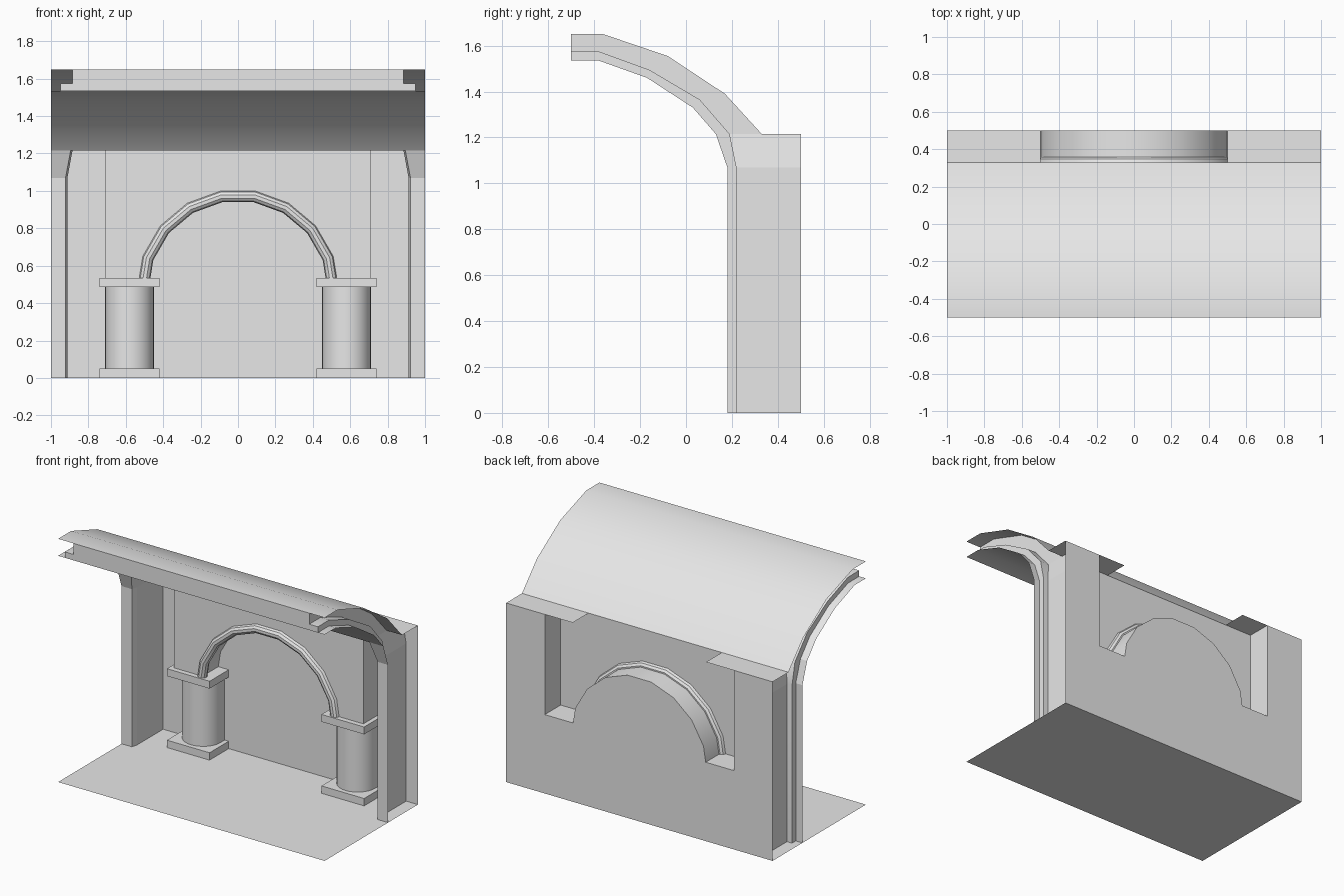
import bpy, bmesh
from math import sin, cos, pi, radians

cube = bpy.data.objects.get("Cube")
if cube:
    bpy.data.objects.remove(cube, do_unlink=True)

grey = bpy.data.materials.new("plaster_grey")
grey.use_nodes = True
grey.diffuse_color = (0.8, 0.8, 0.8, 1)
grey.node_tree.nodes["Principled BSDF"].inputs["Base Color"].default_value = (0.8, 0.8, 0.8, 1)


def build(name, polys, smooth=False):
    """Make one object from a list of polygons, welding shared corners."""
    bm = bmesh.new()
    for poly in polys:
        bm.faces.new([bm.verts.new(p) for p in poly])
    bmesh.ops.remove_doubles(bm, verts=bm.verts, dist=0.0005)
    bmesh.ops.recalc_face_normals(bm, faces=bm.faces)
    mesh = bpy.data.meshes.new(name)
    bm.to_mesh(mesh)
    bm.free()
    mesh.materials.append(grey)
    obj = bpy.data.objects.new(name, mesh)
    bpy.context.collection.objects.link(obj)
    if smooth:
        bpy.ops.object.select_all(action='DESELECT')
        obj.select_set(True)
        bpy.context.view_layer.objects.active = obj
        bpy.ops.object.shade_smooth_by_angle(angle=radians(35))
    return obj


def bridge(a, b):
    """Quads between two point rows of equal length."""
    return [[a[i], a[i + 1], b[i + 1], b[i]] for i in range(len(a) - 1)]


def at_x(profile, x):
    """Place a (y, z) profile at x, which may depend on z."""
    return [(x(z) if callable(x) else x, y, z) for y, z in profile]


def wall(y, pts):
    return [(x, y, z) for x, z in pts]


def rect_z(x0, x1, y0, y1, z):
    return [(x0, y0, z), (x1, y0, z), (x1, y1, z), (x0, y1, z)]


def box(x0, x1, y0, y1, z0, z1):
    lo, hi = rect_z(x0, x1, y0, y1, z0), rect_z(x0, x1, y0, y1, z1)
    return bridge(lo + lo[:1], hi + hi[:1]) + [lo[::-1], hi]


# Main levels
TOP, SPRING = 1.215, 0.535
BACK, FACE = 0.5, 0.33
ARCH_Z, ARCH_R = 0.465, 0.512

# Vault profiles as (y, z): outer roof, moulding step, inner ceiling
roof = [(-.5, 1.65), (-.36, 1.65), (-.08, 1.555), (.17, 1.39), (FACE, TOP)]
step = [(-.5, 1.575), (-.38, 1.575), (-.16, 1.495), (.06, 1.365),
        (.19, TOP), (.22, 1.07), (.22, 0)]
inner = [(-.5, 1.535), (-.38, 1.535), (-.17, 1.46), (.03, 1.33),
         (.13, TOP), (.18, 1.07), (.18, 0)]


def panel_x(z):
    """The side panels lean outward just below the vault."""
    t = min(max((TOP - z) / (TOP - 1.07), 0), 1)
    return .885 + .027 * t


# Floor, roof and ceiling sheets
build("floor", [rect_z(-1, 1, -.5, .5, 0)])
build("roof", bridge(at_x(roof, -1), at_x(roof, 1)), True)
build("ceiling", bridge(at_x(inner[:5], -1), at_x(inner[:5], 1)), True)
build("ceiling_soffit", [rect_z(-.885, .885, .13, FACE, TOP)])
build("fascia", [wall(-.5, [(-.885, 1.575), (.885, 1.575), (.885, 1.65), (-.885, 1.65)]),
                 wall(-.5, [(-.95, 1.535), (.95, 1.535), (.95, 1.575), (-.95, 1.575)])])

# Arch outline: sides of an 18-sided ring, trimmed at the capitals
ring = [(ARCH_R * sin(radians(a)), ARCH_Z + ARCH_R * cos(radians(a)))
        for a in range(-70, 71, 20)]
foot = .498
arch = [(-foot, SPRING)] + ring + [(foot, SPRING)]

# Back wall, with the recess behind the arch left open
outer = .71
build("back_wall", [
    wall(BACK, [(-1, 0), (1, 0), (1, SPRING), (-1, SPRING)]),
    wall(BACK, [(-1, SPRING), (-outer, SPRING), (-outer, TOP), (-1, TOP)]),
    wall(BACK, [(outer, SPRING), (1, SPRING), (1, TOP), (outer, TOP)]),
    wall(BACK, arch)])
build("arch_face", [wall(FACE, [(-outer, SPRING)] + arch +
                         [(outer, SPRING), (outer, TOP), (-outer, TOP)])])
build("arch_soffit", bridge(wall(FACE, arch), wall(BACK, arch)), True)

# Round moulding following the arch
SIDES, TUBE = 10, .03
rows = []
for i, (x, z) in enumerate(arch):
    dx, dz = x, z - ARCH_Z
    length = (dx * dx + dz * dz) ** .5
    nx, nz = dx / length, dz / length
    if i in (0, len(arch) - 1):
        nx, nz = (1 if x > 0 else -1), 0
    rows.append([(x + nx * TUBE * cos(a), FACE + TUBE * sin(a), z + nz * TUBE * cos(a))
                 for a in [2 * pi * k / SIDES for k in range(SIDES + 1)]])
build("arch_moulding", [q for a, b in zip(rows, rows[1:]) for q in bridge(a, b)], True)

# Parts repeated on both sides
for side, s in (("left", 1), ("right", -1)):
    def mirrored(polys):
        return [[(s * x, y, z) for x, y, z in p] for p in polys]

    # Ledge at the foot of the roof and sides of the arch block
    build(side + "_roof_ledge", mirrored([rect_z(.5, 1, FACE, BACK, TOP)]))
    build(side + "_arch_block_side", mirrored([
        [(outer, FACE, SPRING), (outer, BACK, SPRING), (outer, BACK, TOP), (outer, FACE, TOP)]]))

    # End panel closing the vault and the side of the niche
    rim = roof + [(BACK, 1.07), (BACK, 0)]
    corner = [(FACE, TOP), (BACK, TOP), (BACK, 1.07)]
    build(side + "_end_panel", mirrored(
        bridge(at_x(rim, panel_x), at_x(step, panel_x)) + [at_x(corner, panel_x)]))

    # Stepped moulding along the end of the vault and down the wall
    build(side + "_end_moulding", mirrored(
        bridge(at_x(step, panel_x), at_x(step, .95)) +
        bridge(at_x(step, .95), at_x(inner, .95))), True)

    # Pilaster front and its narrow inner return
    edge = lambda z: panel_x(z) + .01
    build(side + "_pilaster", mirrored(
        bridge(at_x(inner[4:], edge), at_x(inner[4:], 1)) +
        bridge(at_x(inner[4:], edge), at_x(step[4:], panel_x))))

    # Half-round column with square base and capital
    cx, r, cy = .58, .13, .455
    plan = [(cx - r, BACK)] + [(cx - r * cos(pi * k / 16), cy - r * sin(pi * k / 16))
                               for k in range(17)] + [(cx + r, BACK)]
    build(side + "_column", mirrored(
        bridge([(x, y, .05) for x, y in plan], [(x, y, .485) for x, y in plan])), True)
    build(side + "_base", mirrored(box(.42, .74, .295, BACK, 0, .05)))
    build(side + "_capital", mirrored(box(.42, .74, .295, BACK, .485, SPRING)))
